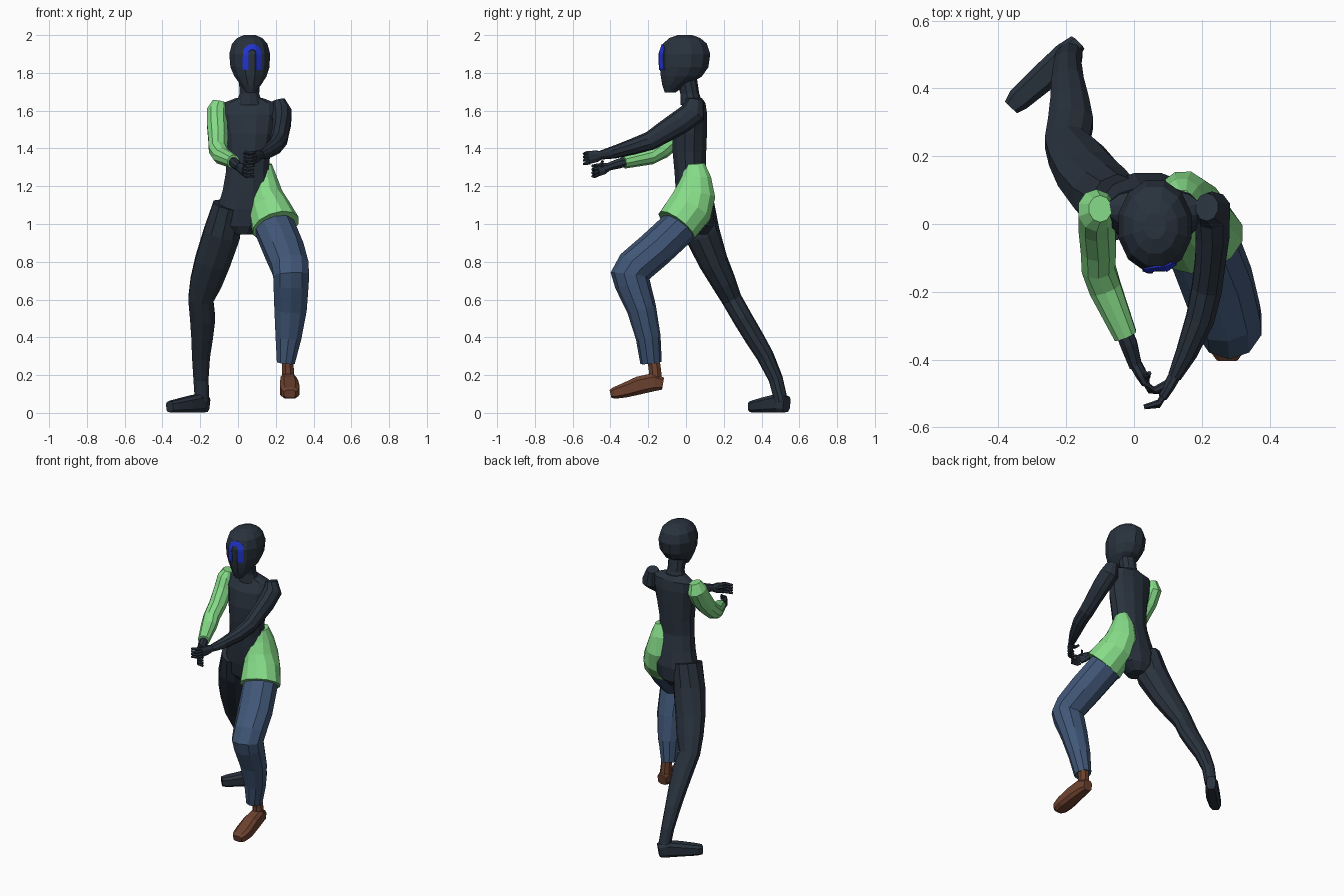
import bpy, bmesh, math
from mathutils import Vector
from mathutils.bvhtree import BVHTree


def material(name, rgb):
    m = bpy.data.materials.new(name)
    m.diffuse_color = (*rgb, 1)
    return m


DARK = material("charcoal", (0.022, 0.032, 0.047))
GREEN = material("light green", (0.24, 0.72, 0.25))
DENIM = material("denim blue", (0.052, 0.095, 0.185))
BROWN = material("brown leather", (0.15, 0.054, 0.028))
BLUE = material("bright blue", (0.016, 0.035, 0.62))


def make_object(name, bm, mat):
    bmesh.ops.recalc_face_normals(bm, faces=bm.faces)
    me = bpy.data.meshes.new(name)
    bm.to_mesh(me)
    bm.free()
    me.materials.append(mat)
    ob = bpy.data.objects.new(name, me)
    bpy.context.collection.objects.link(ob)
    return ob


def loft(name, rings, mat, n=10, side=(1, 0, 0), level=False, power=1.0):
    """Skin rings (x, y, z, half width, half depth); level keeps rings horizontal."""
    bm = bmesh.new()
    pts = [Vector(r[:3]) for r in rings]
    loops = []
    for i, r in enumerate(rings):
        t = (pts[min(i + 1, len(pts) - 1)] - pts[max(i - 1, 0)]).normalized()
        if level:
            t = Vector((0, 0, 1))
        s = Vector(side)
        s = (s - t * s.dot(t)).normalized()
        o = t.cross(s)
        loop = []
        for k in range(n):
            a = 2 * math.pi * (k + 0.5) / n
            c, d = math.cos(a), math.sin(a)
            c = math.copysign(abs(c) ** power, c)
            d = math.copysign(abs(d) ** power, d)
            loop.append(bm.verts.new(pts[i] + s * c * r[3] + o * d * r[4]))
        loops.append(loop)
    for a, b in zip(loops, loops[1:]):
        for k in range(n):
            j = (k + 1) % n
            bm.faces.new((a[k], a[j], b[j], b[k]))
    bm.faces.new(loops[0])
    bm.faces.new(loops[-1])
    return make_object(name, bm, mat)


# Head and neck
head = loft("head", [
    (.068, -.085, 1.695, .025, .028), (.068, -.062, 1.735, .055, .066),
    (.066, -.025, 1.78, .087, .112), (.063, -.010, 1.83, .107, .133),
    (.062, -.006, 1.90, .112, .139), (.062, -.006, 1.955, .097, .120),
    (.062, -.006, 1.985, .068, .084), (.062, -.006, 2.0, .032, .040)],
    DARK, n=12, level=True)
loft("neck", [(.06, .03, 1.63, .075, .06), (.06, .02, 1.69, .055, .050),
              (.06, .0, 1.79, .058, .055)], DARK, level=True)

# Face mark: arched band laid on the front of the head
bvh = BVHTree.FromObject(head, bpy.context.evaluated_depsgraph_get())
path = [(-1, 0, 1.815 + .015 * i) for i in range(6)]
path += [(math.cos(math.pi * (1 - i / 8)), math.sin(math.pi * (1 - i / 8)), 1.903)
         for i in range(9)]
path += [(1, 0, 1.89 - .015 * i) for i in range(6)]
bm = bmesh.new()
rows = []
for c, s, z in path:
    row = []
    for rad in (.020, .034, .049):
        x, zz = .075 + c * rad, z + s * rad
        hit = bvh.ray_cast(Vector((x, -1, zz)), Vector((0, 1, 0)))[0]
        row.append(bm.verts.new((x, (hit.y if hit else -.13) - .003, zz)))
    rows.append(row)
for a, b in zip(rows, rows[1:]):
    for k in (0, 1):
        bm.faces.new((a[k], a[k + 1], b[k + 1], b[k]))
mark = make_object("face_mark", bm, BLUE)
mod = mark.modifiers.new("thickness", 'SOLIDIFY')
mod.thickness, mod.offset = .005, 0

# Torso
loft("torso", [
    (.03, .055, .945, .05, .06), (.03, .058, .99, .125, .09),
    (.04, .052, 1.08, .155, .102), (.045, .037, 1.18, .13, .095),
    (.05, .022, 1.28, .117, .086), (.055, .018, 1.38, .12, .092),
    (.06, .02, 1.48, .135, .094), (.06, .03, 1.58, .15, .085),
    (.06, .045, 1.64, .145, .06), (.06, .035, 1.668, .07, .05)],
    DARK, n=12, level=True)

# Rear leg and foot
loft("rear_leg", [
    (-.05, .05, 1.10, .085, .10), (-.085, .085, .95, .102, .095),
    (-.135, .145, .80, .098, .078), (-.17, .20, .69, .088, .066),
    (-.197, .243, .60, .070, .054), (-.187, .30, .50, .070, .053),
    (-.19, .36, .40, .060, .051), (-.196, .42, .30, .050, .046),
    (-.196, .475, .18, .042, .038), (-.19, .505, .06, .040, .035)], DARK)
loft("rear_foot", [
    (-.168, .533, .045, .028, .043), (-.20, .50, .052, .040, .052),
    (-.27, .43, .043, .043, .043), (-.34, .368, .034, .037, .034),
    (-.362, .345, .032, .026, .029)], DARK, n=8, side=(.73, -.68, 0), power=.6)

# Front leg in trousers, with its shoe
loft("trouser_leg", [
    (.15, .03, 1.08, .09, .10), (.195, -.04, .98, .110, .10),
    (.245, -.17, .86, .110, .100), (.277, -.275, .77, .102, .100),
    (.281, -.297, .73, .100, .103), (.281, -.285, .69, .098, .094),
    (.278, -.235, .55, .090, .078), (.267, -.20, .40, .072, .066),
    (.253, -.185, .265, .050, .057)], DENIM)
loft("shoe_ankle", [(.262, -.175, .30, .032, .035), (.264, -.165, .23, .034, .035),
                    (.266, -.160, .16, .038, .038)], BROWN, n=8)
loft("shoe", [
    (.265, -.122, .155, .032, .034), (.266, -.17, .163, .043, .050),
    (.271, -.25, .145, .050, .050), (.275, -.33, .118, .054, .040),
    (.275, -.38, .105, .046, .032), (.275, -.40, .10, .032, .022)],
    BROWN, n=8, power=.6)

# Single flared shorts leg over the front hip
loft("shorts", [
    (.145, .05, 1.32, .035, .050), (.14, .055, 1.25, .068, .080),
    (.145, .048, 1.16, .092, .112), (.165, .02, 1.08, .112, .125),
    (.20, -.05, .99, .130, .118)], GREEN, n=12)

# Sleeved arm
loft("sleeve", [
    (-.10, .045, 1.65, .035, .040), (-.11, .04, 1.60, .057, .067),
    (-.11, .0, 1.53, .057, .065), (-.105, -.07, 1.45, .055, .057),
    (-.105, -.13, 1.395, .052, .052), (-.085, -.19, 1.36, .050, .046),
    (-.025, -.33, 1.33, .036, .037)], GREEN)
loft("sleeved_forearm", [
    (-.045, -.28, 1.34, .025, .027), (-.015, -.355, 1.32, .027, .028),
    (.005, -.42, 1.30, .020, .021)], DARK, n=8)

# Bare arm
loft("bare_arm", [
    (.215, .05, 1.655, .035, .042), (.23, .04, 1.59, .056, .068),
    (.232, -.03, 1.54, .052, .064), (.225, -.11, 1.49, .047, .058),
    (.215, -.19, 1.44, .047, .050), (.195, -.28, 1.41, .044, .043),
    (.155, -.38, 1.38, .033, .034), (.12, -.45, 1.365, .021, .024)], DARK)


# Hands: a palm, four curled fingers and a thumb
def hand(prefix, wrist, knuckle, tip, thumb_tip):
    w, k, t, th = (Vector(v) for v in (wrist, knuckle, tip, thumb_tip))
    mid = w.lerp(k, .5)
    loft(prefix + "_palm", [(*w, .019, .021), (*mid, .018, .034), (*k, .014, .036)],
         DARK, n=8)
    for i in range(4):
        dz = Vector((0, 0, .027 - .018 * i))
        out = (k - w).normalized() * (.028 if i in (1, 2) else .02)
        loft(f"{prefix}_finger_{i + 1}",
             [(*(k + dz), .010, .010), (*(k + dz + out), .010, .010),
              (*(t + dz), .007, .007)], DARK, n=6, side=(0, 0, 1))
    loft(prefix + "_thumb", [(*w.lerp(k, .3), .012, .012),
                             (*th.lerp(k, .45), .011, .011), (*th, .007, .007)],
         DARK, n=6, side=(0, 0, 1))


hand("sleeved_hand", (.003, -.41, 1.302), (.035, -.468, 1.285),
     (.085, -.495, 1.28), (.045, -.44, 1.335))
hand("bare_hand", (.122, -.445, 1.365), (.085, -.51, 1.352),
     (.03, -.54, 1.345), (.04, -.475, 1.385))
